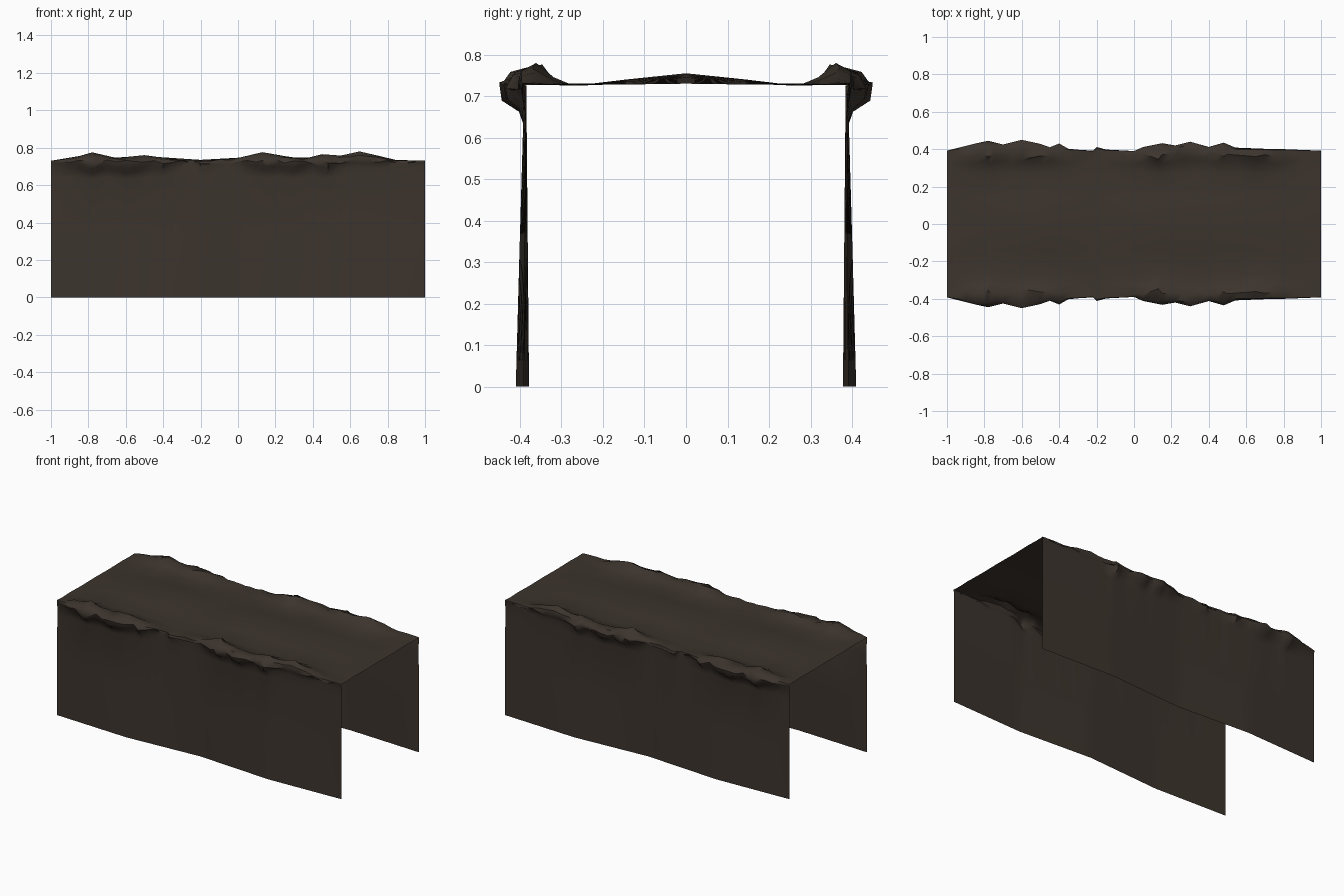
import bpy, bmesh, random

if "Cube" in bpy.data.objects:
    bpy.data.objects.remove(bpy.data.objects["Cube"])

random.seed(4)


def interp(table, x):
    for (x0, v0), (x1, v1) in zip(table, table[1:]):
        if x <= x1:
            return v0 + (v1 - v0) * (x - x0) / (x1 - x0)
    return table[-1][1]


# Shape curves along the tunnel (x, value)
EDGE = [(-1, .392), (-.85, .43), (-.78, .445), (-.7, .425), (-.6, .45), (-.5, .428),
        (-.45, .41), (-.4, .43), (-.35, .402), (-.22, .39), (-.2, .412), (-.15, .398),
        (0, .39), (.05, .412), (.15, .432), (.22, .42), (.3, .44), (.4, .412),
        (.48, .435), (.55, .405), (.8, .4), (1, .392)]
CREST = [(-1, .73), (-.85, .755), (-.78, .775), (-.65, .745), (-.5, .76), (-.3, .733),
         (-.2, .727), (0, .745), (.13, .776), (.25, .755), (.35, .74), (.45, .765),
         (.55, .758), (.65, .78), (.75, .757), (.85, .733), (1, .73)]
FOOT = [(-1, .39), (-.5, .41), (0, .378), (.5, .41), (1, .39)]
RIDGE = [(-1, .73), (-.5, .755), (-.2, .735), (.1, .752), (.5, .745), (1, .73)]

# Stations: regular spacing plus every rim break
xs = sorted({round(-1 + i * .05, 2) for i in range(41)} | {t[0] for t in EDGE + CREST})


def section(x):
    """Half cross-section from wall foot over the rocky rim to the roof centre."""
    e, c, f, r = (interp(t, x) for t in (EDGE, CREST, FOOT, RIDGE))
    end = min(1, (1 - abs(x)) / .12)
    bump = (e - .39) / .06

    def j(a):
        return random.uniform(-a, a) * end

    wall_top = .387 + (f - .39) * .25
    lip = .69 + .03 * (1 - bump) + j(.015) * bump
    return [(f, 0), ((f + wall_top) / 2, .33), (wall_top, .63 + .03 * end * (1 - bump)),
            (wall_top + .012 * bump, lip - .02),
            (e - .006 * end, lip + .005),
            (e, .725 + j(.012)),
            (.39 + .6 * (e - .39), .73 + .6 * (c - .73) + j(.004)),
            (.385 - .025 * end + j(.015), c),
            (.33 + j(.012), .728 + .35 * (c - .73)),
            (.27, .725 + .006 * (1 - end)),
            (.14, (r + .726) / 2), (0, r)]


# One open sheet per side, joined along the roof centre
bm = bmesh.new()
sections = [section(x) for x in xs]
for side in (-1, 1):
    rows = [[bm.verts.new((x, side * y, z)) for y, z in s] for x, s in zip(xs, sections)]
    for a, b in zip(rows, rows[1:]):
        for k in range(len(a) - 1):
            quad = [a[k], b[k], b[k + 1], a[k + 1]]
            bm.faces.new(quad if side < 0 else quad[::-1])
bmesh.ops.remove_doubles(bm, verts=bm.verts, dist=.0005)
mesh = bpy.data.meshes.new("rock_tunnel")
bm.to_mesh(mesh)
bm.free()

tunnel = bpy.data.objects.new("rock_tunnel", mesh)
bpy.context.collection.objects.link(tunnel)

# Dark brown rock
rock = bpy.data.materials.new("dark brown rock")
rock.diffuse_color = (.045, .034, .026, 1)
rock.use_nodes = True
rock.node_tree.nodes["Principled BSDF"].inputs["Base Color"].default_value = rock.diffuse_color
mesh.materials.append(rock)

bpy.context.view_layer.objects.active = tunnel
tunnel.select_set(True)
bpy.ops.object.shade_smooth_by_angle(angle=.8)
